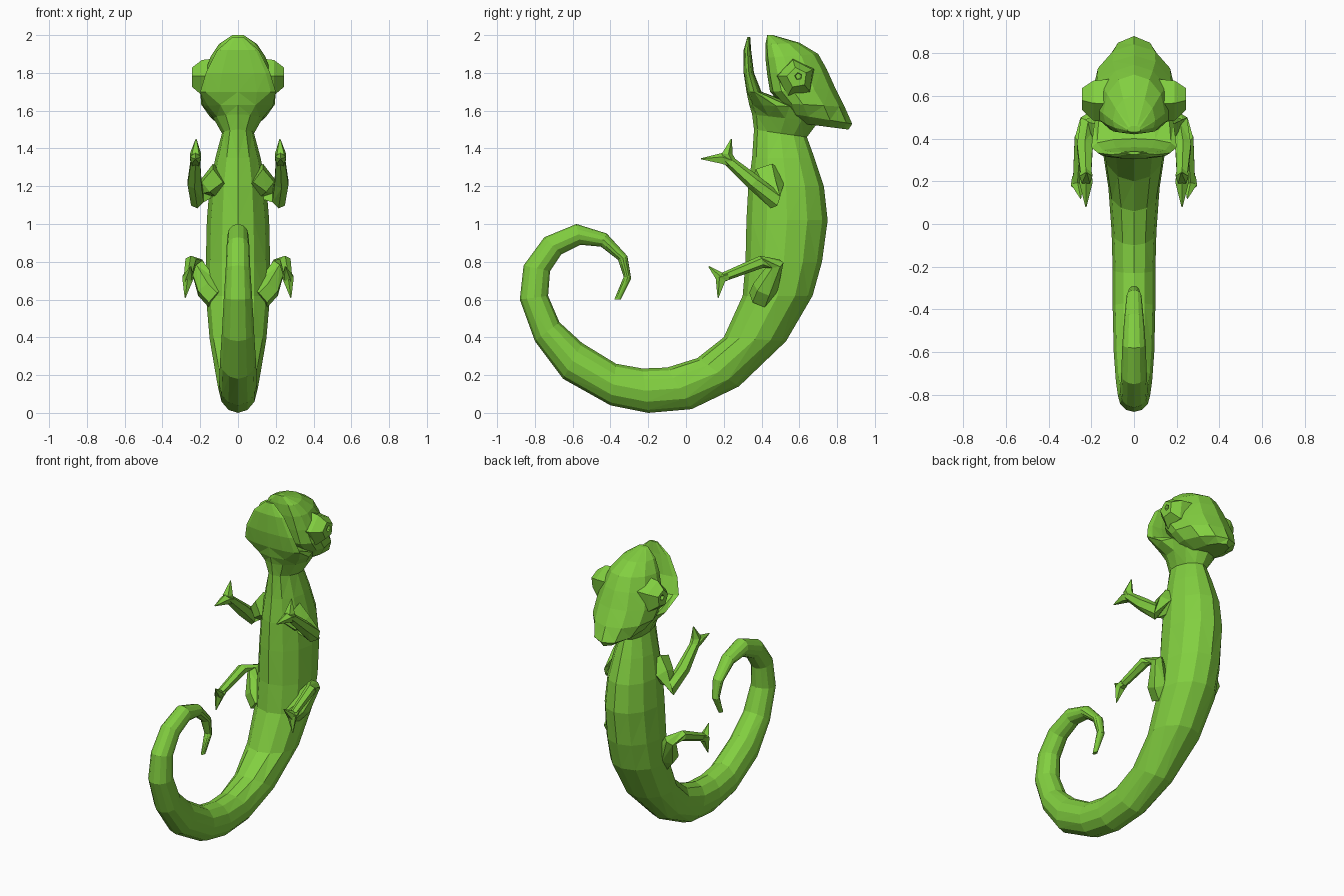
import bpy, bmesh, math
from mathutils import Vector

if "Cube" in bpy.data.objects:
    bpy.data.objects.remove(bpy.data.objects["Cube"])

green = bpy.data.materials.new("leaf_green")
green.diffuse_color = (0.223, 0.624, 0.051, 1)
green.use_nodes = True
green.node_tree.nodes["Principled BSDF"].inputs["Base Color"].default_value = green.diffuse_color


def loft(name, rings):
    """Skin a closed mesh through rings of equal length."""
    bm = bmesh.new()
    loops = [[bm.verts.new(p) for p in ring] for ring in rings]
    n = len(loops[0])
    for a, b in zip(loops, loops[1:]):
        for i in range(n):
            j = (i + 1) % n
            bm.faces.new((a[i], a[j], b[j], b[i]))
    bm.faces.new(loops[0][::-1])
    bm.faces.new(loops[-1])
    bmesh.ops.triangulate(bm, faces=bm.faces[:])
    bmesh.ops.recalc_face_normals(bm, faces=bm.faces[:])
    mesh = bpy.data.meshes.new(name)
    bm.to_mesh(mesh)
    bm.free()
    mesh.materials.append(green)
    obj = bpy.data.objects.new(name, mesh)
    bpy.context.collection.objects.link(obj)
    return obj


def section(oy, oz, iy, iz, hw, mid=0.5, power=1.0, n=12):
    """Cross-section between a back point and a belly point, hw = half width."""
    back, belly = Vector((0, oy, oz)), Vector((0, iy, iz))
    centre = belly.lerp(back, mid)
    ring = []
    for k in range(n):
        a = 2 * math.pi * k / n
        s, c = math.sin(a), math.cos(a)
        x = hw * math.copysign(abs(s) ** (power if c < -0.01 else 1), s) if abs(s) > 1e-6 else 0
        p = centre + (back - centre) * c if c > 0 else centre + (belly - centre) * -c
        ring.append((x, p.y, p.z))
    return ring


def tube(name, points, radii, n=6):
    """Tapered limb through points."""
    pts = [Vector(p) for p in points]
    rings = []
    for i, p in enumerate(pts):
        d = (pts[min(i + 1, len(pts) - 1)] - pts[max(i - 1, 0)]).normalized()
        u = d.cross(Vector((1, 0, 0))).normalized()
        v = d.cross(u)
        rings.append([p + radii[i] * (u * math.cos(2 * math.pi * k / n)
                                      + v * math.sin(2 * math.pi * k / n)) for k in range(n)])
    return loft(name, rings)


# Lower jaw, neck, trunk and curled tail: back y, z, belly y, z, half width
body = [
    (.34, 1.99, .325, 1.99, .03), (.345, 1.92, .305, 1.92, .11),
    (.36, 1.80, .305, 1.80, .17), (.40, 1.70, .32, 1.70, .20),
    (.62, 1.62, .335, 1.63, .185), (.70, 1.54, .35, 1.58, .13),
    (.64, 1.46, .36, 1.50, .085), (.68, 1.35, .35, 1.35, .12),
    (.73, 1.20, .33, 1.20, .15), (.75, 1.02, .32, 1.02, .165),
    (.72, .80, .315, .80, .17), (.67, .62, .30, .62, .17),
    (.53, .38, .20, .40, .15), (.28, .14, .06, .29, .12),
    (.03, .02, -.10, .24, .105), (-.20, 0, -.23, .235, .10),
    (-.40, .04, -.37, .26, .10), (-.65, .18, -.55, .37, .095),
    (-.80, .38, -.67, .48, .085), (-.88, .60, -.73, .62, .075),
    (-.86, .78, -.72, .75, .065), (-.75, .93, -.66, .84, .06),
    (-.58, 1.0, -.56, .89, .055), (-.42, .95, -.45, .88, .045),
    (-.31, .83, -.36, .81, .035), (-.29, .71, -.33, .72, .025),
    (-.345, .60, -.38, .60, .012)]
loft("body_and_tail", [section(*r) for r in body])

# Upper head with flat mouth side and pointed rear crest
skull = [
    (.46, 2.0, .43, 2.0, .03), (.60, 1.96, .42, 1.95, .10),
    (.70, 1.90, .42, 1.88, .145), (.745, 1.82, .43, 1.79, .175),
    (.79, 1.72, .445, 1.70, .20), (.84, 1.62, .50, 1.64, .195),
    (.88, 1.53, .52, 1.59, .15), (.86, 1.50, .55, 1.54, .08)]
loft("upper_head", [section(*r, mid=0.35, power=0.6) for r in skull])

for s, side in ((1, "right"), (-1, "left")):
    # Five-sided eye turret with a small sunken pupil
    eye = []
    for x, r, shift in ((.10, .11, 0), (.19, .10, 0), (.243, .055, .005),
                        (.243, .02, .012), (.225, .016, .012)):
        eye.append([(s * x, .583 + shift + r * math.cos(a), 1.77 + shift + r * math.sin(a))
                    for a in (math.radians(100 + 72 * k) for k in range(5))])
    loft(side + "_eye", eye)

    # Front leg with two-toed foot
    tube(side + "_front_leg", [(s * .08, .43, 1.25), (s * .15, .45, 1.19), (s * .215, .465, 1.13),
                               (s * .23, .36, 1.22), (s * .225, .22, 1.34)],
         [.09, .07, .05, .042, .028])
    for toe, tip in (("lower", (.225, .08, 1.345)), ("upper", (.222, .24, 1.45))):
        tube(side + "_front_%s_toe" % toe, [(s * .225, .235, 1.33),
             (s * .225, .19 if toe == "lower" else .215, 1.345 if toe == "lower" else 1.37),
             (s * tip[0], tip[1], tip[2])], [.03, .032, .003], 5)

    # Hind leg with two-toed foot
    tube(side + "_hind_leg", [(s * .11, .40, .61), (s * .16, .42, .66), (s * .22, .475, .79),
                              (s * .25, .40, .80), (s * .265, .20, .72)],
         [.07, .068, .042, .033, .024])
    for toe, tip in (("upper", (.25, .12, .775)), ("lower", (.28, .17, .61))):
        tube(side + "_hind_%s_toe" % toe, [(s * .265, .225, .725), (s * .265, .185, .71),
             (s * tip[0], tip[1], tip[2])], [.026, .032, .003], 5)
